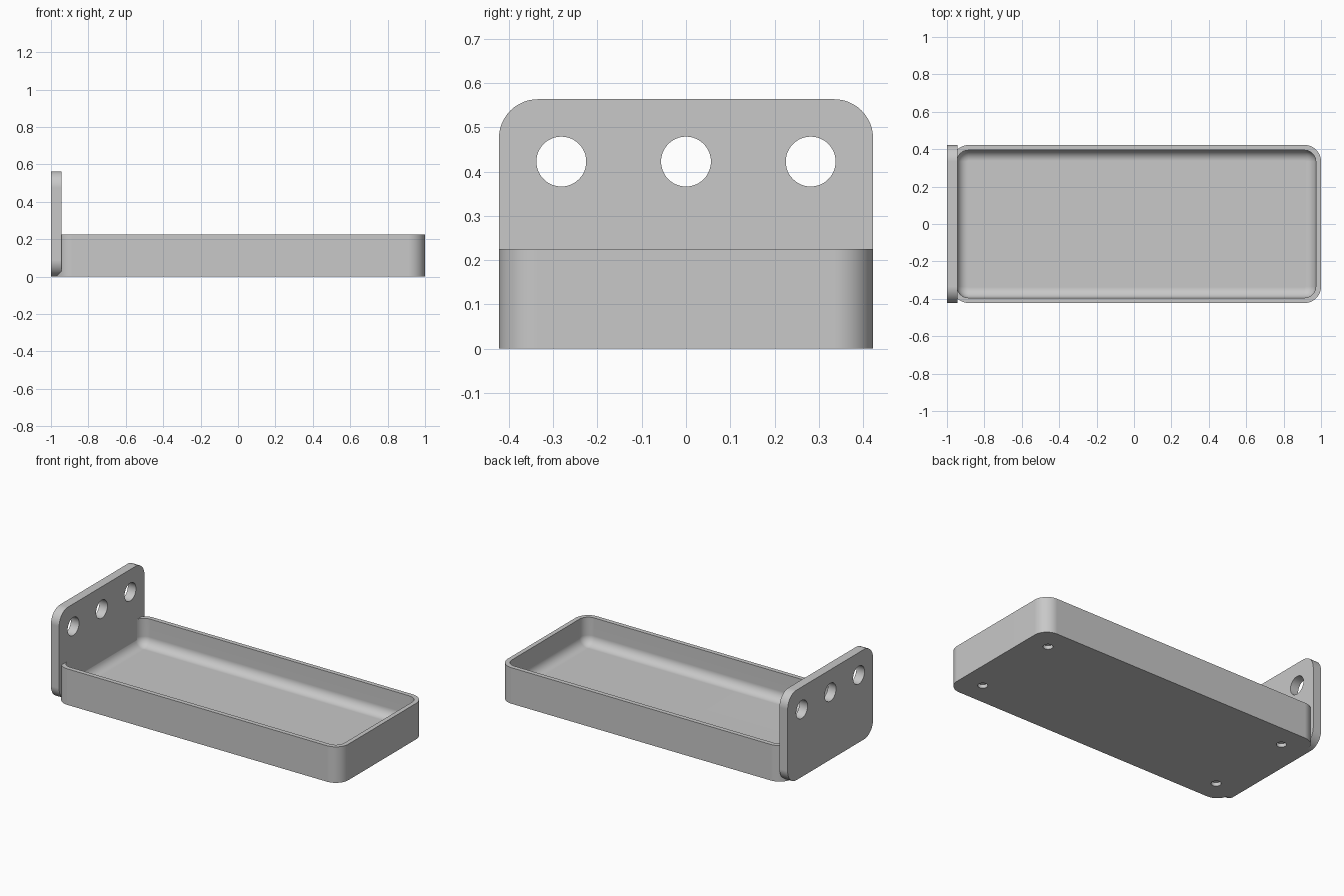
import bpy
import bmesh
from math import pi, cos, sin
from mathutils import Matrix, Vector

if "Cube" in bpy.data.objects:
    bpy.data.objects.remove(bpy.data.objects["Cube"], do_unlink=True)

U = 2 / 177.5                            # one design unit
HALF_W, TRAY_H, PLATE_H = 37.5 * U, 20 * U, 50 * U
BACK, END, FACE = -1 + 2.5 * U, 1.0, -1 + 5 * U   # tray ends, plate inner face
WALL, FLOOR, CORNER, FILLET = 2.5 * U, 5 * U, 7.8 * U, 5 * U

grey = bpy.data.materials.new("mid grey")
grey.use_nodes = True
colour = (0.58, 0.58, 0.58, 1)
grey.diffuse_color = colour
grey.node_tree.nodes["Principled BSDF"].inputs["Base Color"].default_value = colour

# Maps a flat outline so that it stands up facing along x
UPRIGHT = Matrix(((0, 0, 1), (1, 0, 0), (0, 1, 0)))


def loft(name, low, high, radius, layers, turn=Matrix.Identity(3), steps=12):
    """Solid with a rounded rectangular outline; layers are (height, inset)."""
    bm = bmesh.new()
    rings = []
    for height, inset in layers:
        ring = []
        for k in range(4):
            right, top = k in (0, 3), k in (0, 1)
            cx = high[0] - radius if right else low[0] + radius
            cy = high[1] - radius if top else low[1] + radius
            for i in range(steps + 1):
                a = (k + i / steps) * pi / 2
                r = radius - inset
                ring.append(bm.verts.new(turn @ Vector(
                    (cx + r * cos(a), cy + r * sin(a), height))))
        rings.append(ring)
    for a, b in zip(rings, rings[1:]):
        for i in range(len(a)):
            j = (i + 1) % len(a)
            bm.faces.new((a[i], a[j], b[j], b[i]))
    bm.faces.new(rings[0][::-1])
    bm.faces.new(rings[-1])
    return finish(bm, name)


def rod(name, centre, radius, depth, axis="Z"):
    bm = bmesh.new()
    bmesh.ops.create_cone(bm, cap_ends=True, segments=48, radius1=radius,
                          radius2=radius, depth=depth)
    if axis == "X":
        bm.transform(Matrix.Rotation(pi / 2, 4, "Y"))
    bm.transform(Matrix.Translation(centre))
    return finish(bm, name)


def finish(bm, name):
    bmesh.ops.recalc_face_normals(bm, faces=bm.faces)
    mesh = bpy.data.meshes.new(name)
    bm.to_mesh(mesh)
    bm.free()
    mesh.materials.append(grey)
    obj = bpy.data.objects.new(name, mesh)
    bpy.context.collection.objects.link(obj)
    return obj


def combine(target, tool, operation):
    mod = target.modifiers.new(operation, "BOOLEAN")
    mod.operation, mod.solver, mod.object = operation, "EXACT", tool
    bpy.context.view_layer.objects.active = target
    bpy.ops.object.modifier_apply(modifier=mod.name)
    bpy.data.objects.remove(tool, do_unlink=True)


# Tray body
tray = loft("mounted_tray", (BACK, -HALF_W), (END, HALF_W), CORNER,
            [(0, 0), (TRAY_H, 0)])

# Hollow with a rounded floor edge, reaching just inside the plate
arc = [i / 10 * pi / 2 for i in range(11)]
layers = [(FLOOR + FILLET * (1 - cos(a)), FILLET * (1 - sin(a))) for a in arc]
inner = HALF_W - WALL
hollow = loft("hollow", (FACE - 0.002, -inner), (END - WALL, inner),
              CORNER - WALL, layers + [(TRAY_H + 0.1, 0)])
combine(tray, hollow, "DIFFERENCE")

# Upright mounting plate across the end
plate = loft("mounting_plate", (-HALF_W, 0), (HALF_W, PLATE_H), CORNER,
             [(-1, 0), (FACE, 0)], UPRIGHT)
combine(tray, plate, "UNION")

# Three mounting holes through the plate
for y in (-25 * U, 0, 25 * U):
    combine(tray, rod("plate_hole", (-0.97, y, 37.5 * U), 5 * U, 0.2, "X"),
            "DIFFERENCE")

# Four shallow recesses for feet under the floor
for x in (BACK + 12.5 * U, END - 12.5 * U):
    for y in (-25 * U, 25 * U):
        combine(tray, rod("foot_recess", (x, y, 0), 2.5 * U, 4 * U), "DIFFERENCE")

bpy.ops.object.select_all(action="DESELECT")
tray.select_set(True)
bpy.context.view_layer.objects.active = tray
bpy.ops.object.shade_smooth_by_angle(angle=pi / 6)
# Keeps the large flat faces evenly shaded
tray.modifiers.new("even_shading", "WEIGHTED_NORMAL").keep_sharp = True
